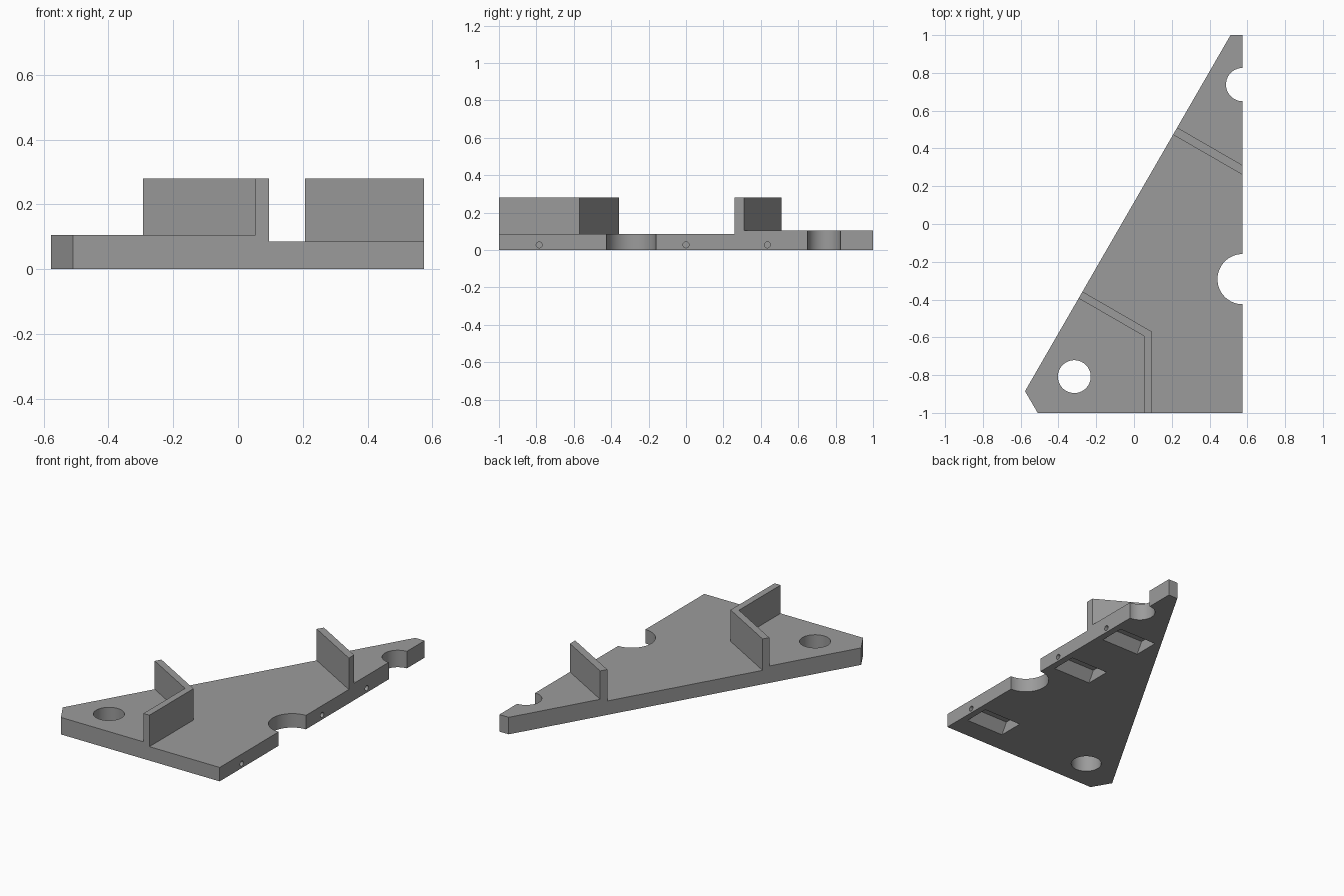
import bpy, bmesh, math
from mathutils import Matrix

if "Cube" in bpy.data.objects:
    bpy.data.objects.remove(bpy.data.objects["Cube"])

grey = bpy.data.materials.new("plain grey")
grey.diffuse_color = (0.33, 0.33, 0.33, 1)
grey.use_nodes = True
grey.node_tree.nodes["Principled BSDF"].inputs["Base Color"].default_value = grey.diffuse_color


def prism(name, pts, depth, matrix=Matrix()):
    """Extrude a flat outline along its local z and place it."""
    bm = bmesh.new()
    face = bm.faces.new([bm.verts.new((x, y, 0)) for x, y in pts])
    ext = bmesh.ops.extrude_face_region(bm, geom=[face])["geom"]
    bmesh.ops.translate(bm, vec=(0, 0, depth),
                        verts=[v for v in ext if isinstance(v, bmesh.types.BMVert)])
    bmesh.ops.recalc_face_normals(bm, faces=bm.faces)
    bm.transform(matrix)
    mesh = bpy.data.meshes.new(name)
    bm.to_mesh(mesh)
    bm.free()
    mesh.materials.append(grey)
    obj = bpy.data.objects.new(name, mesh)
    bpy.context.collection.objects.link(obj)
    return obj


def circle(x, y, r, n):
    return [(x + r * math.cos(math.tau * (i + .5) / n),
             y + r * math.sin(math.tau * (i + .5) / n)) for i in range(n)]


def cut(target, cutter):
    mod = target.modifiers.new("cut", 'BOOLEAN')
    mod.operation, mod.solver, mod.object = 'DIFFERENCE', 'EXACT', cutter
    bpy.context.view_layer.objects.active = target
    bpy.ops.object.modifier_apply(modifier=mod.name)
    bpy.data.objects.remove(cutter)


def up(z):
    return Matrix.Translation((0, 0, z))


# Full-height block with the plate's outline
plate = prism("bracket_plate", [(-.51, -1), (.575, -1), (.575, 1), (.511, 1),
                                (-.577, -.885)], .28)

# Clear the space around the upright walls: middle floor, corner floor, tip floor
k = math.tan(math.radians(30))
cut(plate, prism("middle_space", [
    (.095, -1.2), (.8, -1.2), (.8, .26 - .225 * k), (-.6, .26 + 1.175 * k),
    (-.6, -.57 + .695 * k), (.095, -.57)], 1, up(.086)))
cut(plate, prism("corner_space", [
    (.054, -1.2), (.054, -.594), (-.8, -.594 + .854 * k), (-.8, -1.2)], 1, up(.105)))
cut(plate, prism("tip_space", [
    (.8, .311 - .225 * k), (.8, 1.2), (-.6, 1.2), (-.6, .311 + 1.175 * k)], 1, up(.105)))

# Round hole and the two half-round edge notches
for x, y, r in [(-.316, -.808, .087), (.575, -.292, .133), (.575, .738, .088)]:
    cut(plate, prism("round_cutter", circle(x, y, r, 64), .19, up(-.05)))

# Underside half-hexagon pockets, each with a small pin hole from the side
along_x = Matrix(((0, 0, 1, 0), (1, 0, 0, 0), (0, 1, 0, 0), (0, 0, 0, 1)))
for y in (-.785, 0, .435):
    pocket = [(-.08, 0), (-.08, -.05), (.08, -.05), (.08, 0), (.04, .067), (-.04, .067)]
    cut(plate, prism("pocket_cutter", pocket, .26,
                     Matrix.Translation((.274, y, 0)) @ along_x))
    cut(plate, prism("pin_cutter", circle(0, 0, .016, 24), .2,
                     Matrix.Translation((.45, y, .028)) @ along_x))

plate.select_set(True)
bpy.ops.object.shade_smooth_by_angle(angle=math.radians(25))
